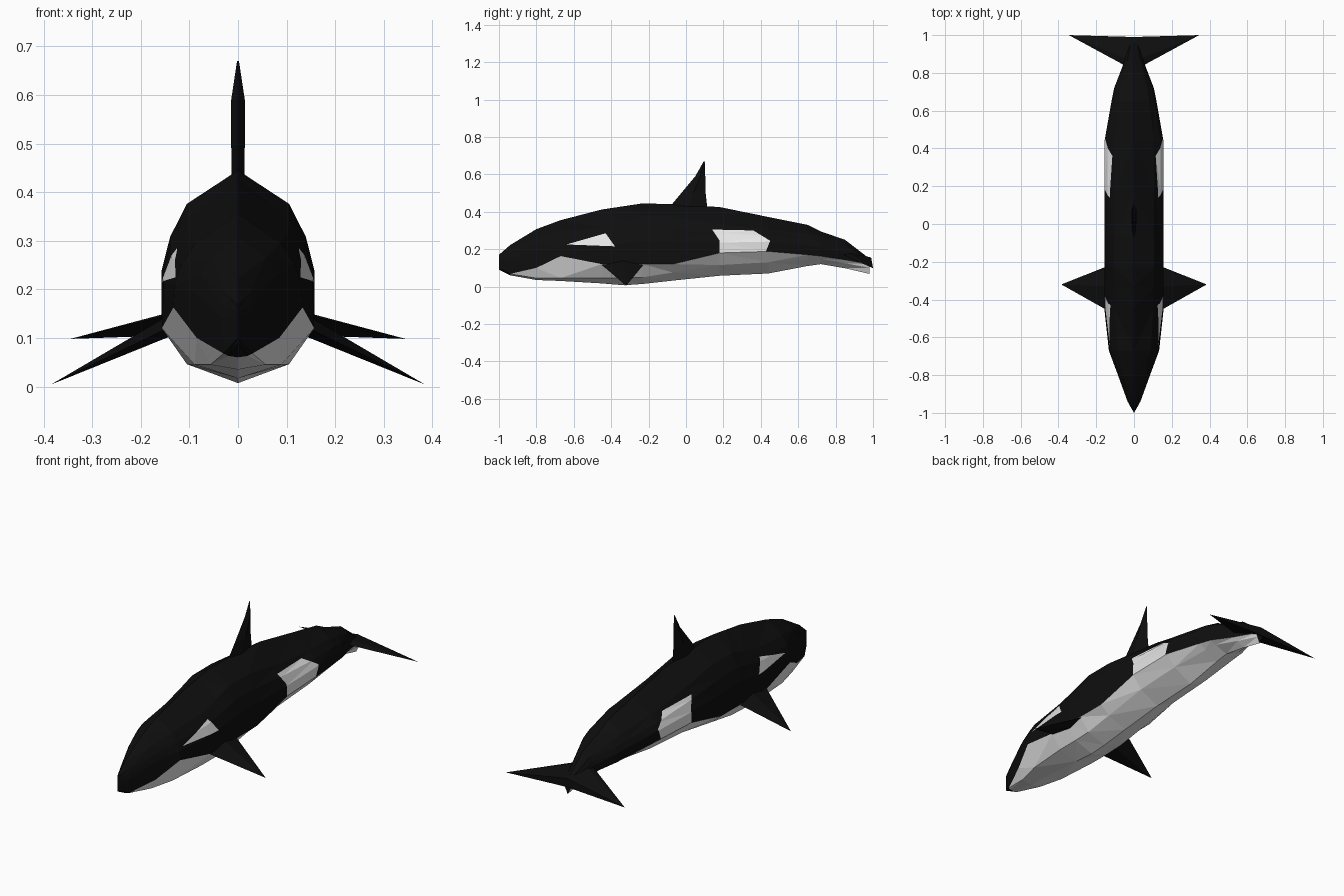
import bpy, bmesh
from mathutils import Matrix, Vector

if "Cube" in bpy.data.objects:
    bpy.data.objects.remove(bpy.data.objects["Cube"])


def material(name, value):
    m = bpy.data.materials.new(name)
    m.diffuse_color = (value, value, value, 1)
    m.use_nodes = True
    m.node_tree.nodes["Principled BSDF"].inputs["Base Color"].default_value = m.diffuse_color
    return m


MATS = [material("black skin", 0.0045), material("white skin", 0.8)]


def finish(name, bm, mirror=True):
    """Mirror the half mesh across x and make an object of it."""
    if mirror:
        bmesh.ops.mirror(bm, geom=bm.verts[:] + bm.edges[:] + bm.faces[:],
                         matrix=Matrix.Identity(4), merge_dist=0.0005, axis='X')
    bmesh.ops.recalc_face_normals(bm, faces=bm.faces[:])
    mesh = bpy.data.meshes.new(name)
    bm.to_mesh(mesh)
    bm.free()
    for m in MATS:
        mesh.materials.append(m)
    obj = bpy.data.objects.new(name, mesh)
    bpy.context.collection.objects.link(obj)
    return obj


def hull(name, points):
    """Flat-faced solid around a few points."""
    bm = bmesh.new()
    for p in points:
        bm.verts.new(p)
    bmesh.ops.convex_hull(bm, input=bm.verts[:])
    return finish(name, bm, mirror=False)


def inside(y, z, poly):
    hit = False
    for (y1, z1), (y2, z2) in zip(poly, poly[1:] + poly[:1]):
        if (z1 > z) != (z2 > z) and y < (y2 - y1) * (z - z1) / (z2 - z1) + y1:
            hit = not hit
    return hit


# Body stations: y, top z, shoulder z, side x, side z, seam x, seam z, chine z, keel z
STATIONS = [
    (-1.00, .170, .155, .000, .135, .000, .115, .100, .090),
    (-0.94, .222, .190, .034, .140, .030, .068, .063, .060),
    (-0.80, .307, .265, .085, .190, .085, .100, .045, .035),
    (-0.67, .355, .295, .130, .210, .133, .163, .045, .030),
    (-0.45, .412, .315, .153, .212, .157, .120, .046, .017),
    (-0.33, .430, .345, .157, .230, .157, .120, .046, .007),
    (-0.23, .445, .376, .157, .240, .157, .120, .050, .014),
    (-0.07, .440, .376, .157, .240, .157, .120, .075, .032),
    (0.18, .425, .335, .157, .235, .157, .180, .115, .058),
    (0.44, .372, .305, .156, .240, .153, .188, .130, .070),
    (0.65, .330, .285, .119, .220, .116, .170, .145, .110),
    (0.72, .295, .265, .105, .210, .102, .163, .148, .120),
    (0.85, .250, .225, .055, .180, .053, .143, .125, .098),
    (0.98, .150, .145, .020, .135, .022, .120, .100, .068),
]

# White patches on the side, as (y, z) outlines
EYE_PATCH = [(-.64, .225), (-.43, .285), (-.38, .215)]
FLANK_PATCH = [(.14, .305), (.36, .300), (.45, .245), (.42, .170), (.18, .170), (.18, .245)]


def ring(y, top, sh_z, side_x, side_z, seam_x, seam_z, chine_z, keel):
    return [(0, y, top), (.67 * side_x, y, sh_z), (.89 * side_x, y, (sh_z + side_z) / 2),
            (side_x, y, side_z), (seam_x, y, seam_z), (.67 * seam_x, y, chine_z), (0, y, keel)]


# Body: half loft, white below the seam behind the snout
bm = bmesh.new()
rings = [[bm.verts.new(p) for p in ring(*s)] for s in STATIONS]
for r, (a, b) in enumerate(zip(rings, rings[1:])):
    for i in range(6):
        f = bm.faces.new((a[i], a[i + 1], b[i + 1], b[i]))
        f.material_index = 1 if i >= 4 and r >= 1 else 0
bm.faces.new(rings[-1])
bmesh.ops.triangulate(bm, faces=bm.faces[:])

# Cut the patch outlines into the flanks
for poly in (EYE_PATCH, FLANK_PATCH):
    lo, hi = min(p[0] for p in poly), max(p[0] for p in poly)
    for (y1, z1), (y2, z2) in zip(poly, poly[1:] + poly[:1]):
        faces = [f for f in bm.faces if f.material_index == 0
                 and max(v.co.y for v in f.verts) > lo and min(v.co.y for v in f.verts) < hi]
        geom = set(faces)
        for f in faces:
            geom.update(f.verts)
            geom.update(f.edges)
        bmesh.ops.bisect_plane(bm, geom=list(geom), dist=1e-5, plane_co=(0, y1, z1),
                               plane_no=Vector((0, z1 - z2, y2 - y1)).normalized())
    for f in bm.faces:
        c = f.calc_center_median()
        if inside(c.y, c.z, poly):
            f.material_index = 1
finish("body", bm)

# Dorsal fin: z, front y, back y, half thickness
FIN = [(.41, -.10, .115, .013), (.50, -.025, .105, .014), (.59, .05, .103, .014), (.67, .095, .10, .002)]
bm = bmesh.new()
rows = [[bm.verts.new(p) for p in ((0, y0, z), (t, y0 * .5 + y1 * .5, z), (0, y1, z))]
        for z, y0, y1, t in FIN]
for a, b in zip(rows, rows[1:]):
    for i in range(2):
        bm.faces.new((a[i], a[i + 1], b[i + 1], b[i]))
bm.faces.new(rows[0])
bm.faces.new(rows[-1])
finish("dorsal_fin", bm)

# Flippers and tail flukes on both sides
for side, s in (("left", 1), ("right", -1)):
    hull(side + "_flipper", [(s * .145, -.455, .120), (s * .145, -.225, .120), (s * .150, -.33, .142),
                             (s * .135, -.33, .105), (s * .385, -.32, .004)])
    hull(side + "_fluke", [(s * .050, .84, .170), (0, .86, .190), (0, .99, .155), (0, .99, .110),
                           (s * .345, 1.0, .098)])
